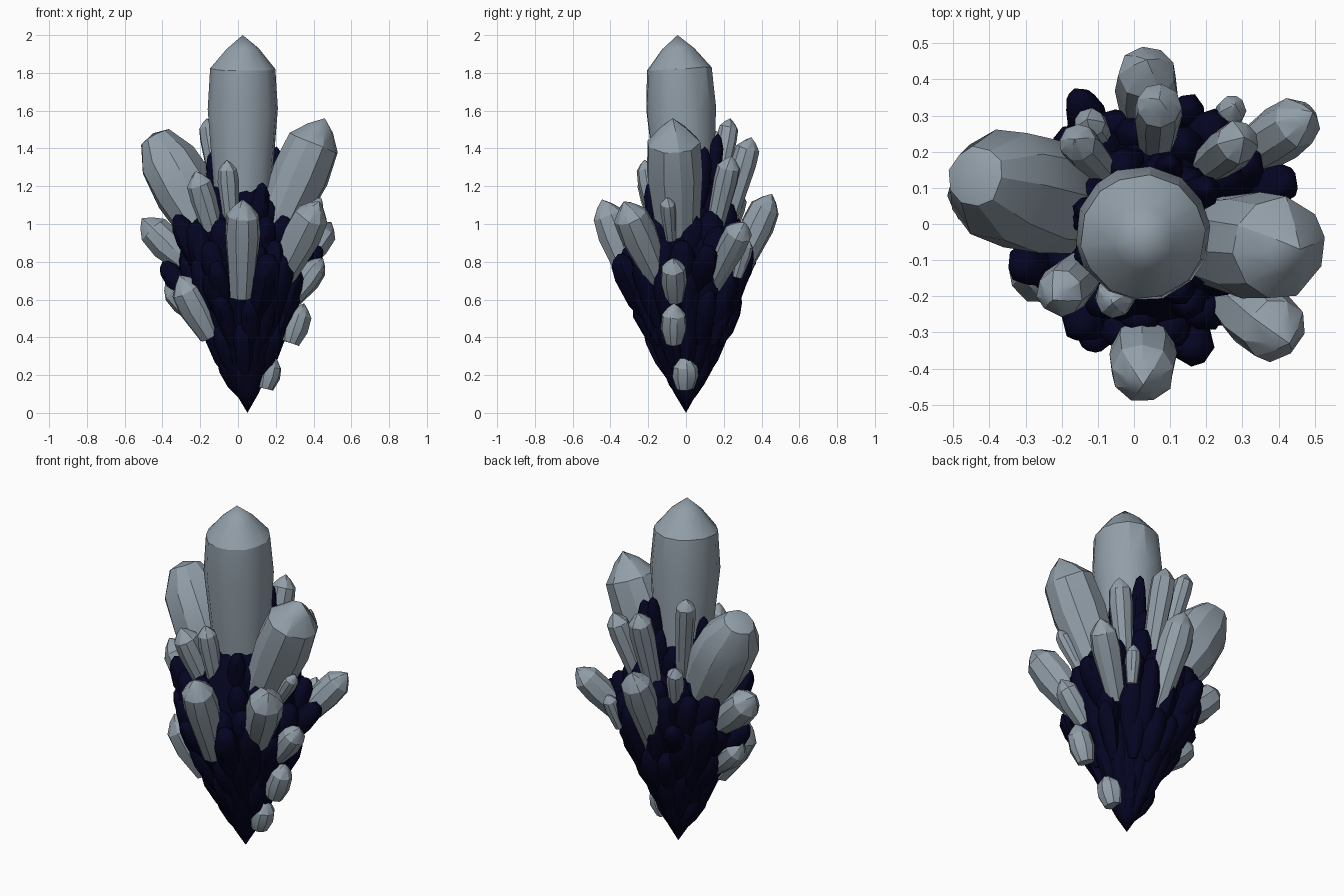
import bpy, bmesh, math, random
from mathutils import Vector

if "Cube" in bpy.data.objects:
    bpy.data.objects.remove(bpy.data.objects["Cube"])

random.seed(7)


def material(name, rgb):
    m = bpy.data.materials.new(name)
    m.diffuse_color = (*rgb, 1)
    m.use_nodes = True
    m.node_tree.nodes["Principled BSDF"].inputs["Base Color"].default_value = m.diffuse_color
    return m


CRYSTAL = material("pale_slate_crystal", (0.285, 0.342, 0.392))
ROCK = material("dark_navy_rock", (0.0013, 0.0013, 0.016))


def add_spike(bm, base, tip, rings, sides, jitter):
    """Closed tube along base->tip; rings = (distance, radius); a zero radius closes to a point."""
    base, tip = Vector(base), Vector(tip)
    axis = (tip - base).normalized()
    u = axis.orthogonal().normalized()
    v = axis.cross(u)
    spin = random.uniform(0, 6.28)
    offs = [random.uniform(-0.15, 0.15) for _ in range(sides)]
    loops = []
    for d, r in rings:
        c = base + axis * d
        if r == 0:
            loops.append([bm.verts.new(c)])
            continue
        loop = []
        for i in range(sides):
            a = spin + (i + offs[i]) * math.tau / sides
            k = r * (1 + random.uniform(-jitter, jitter))
            p = c + (u * math.cos(a) + v * math.sin(a)) * k
            loop.append(bm.verts.new(p + axis * r * random.uniform(-jitter, jitter) * 1.5))
        loops.append(loop)
    for lo, hi in zip(loops, loops[1:]):
        for i in range(sides):
            j = (i + 1) % sides
            if len(hi) == 1:
                bm.faces.new((lo[i], lo[j], hi[0]))
            elif len(lo) == 1:
                bm.faces.new((lo[0], hi[j], hi[i]))
            else:
                bm.faces.new((lo[i], lo[j], hi[j], hi[i]))
    if len(loops[0]) > 1:
        bm.faces.new(loops[0][::-1])
    if len(loops[-1]) > 1:
        bm.faces.new(loops[-1])


def finish(bm, name, mat, smooth_angle):
    bmesh.ops.recalc_face_normals(bm, faces=bm.faces)
    me = bpy.data.meshes.new(name)
    bm.to_mesh(me)
    bm.free()
    ob = bpy.data.objects.new(name, me)
    bpy.context.collection.objects.link(ob)
    me.materials.append(mat)
    bpy.ops.object.select_all(action='DESELECT')
    ob.select_set(True)
    bpy.context.view_layer.objects.active = ob
    bpy.ops.object.shade_smooth_by_angle(angle=math.radians(smooth_angle))
    return ob


def crystal(name, base, tip, r, sides=9, blunt=0.0, jitter=0.035):
    length = (Vector(tip) - Vector(base)).length
    cap = min(0.95 * r, length * 0.4)
    wide = min(2.1 * r, length * 0.65)
    rings = [(0, 0.68 * r), (length - wide, r), (length - cap, 0.92 * r)]
    if blunt:
        rings += [(length - 0.15 * r, blunt * r), (length, 0)]
    else:
        rings += [(length - cap * 0.4, 0.46 * r), (length, 0)]
    bm = bmesh.new()
    add_spike(bm, base, tip, rings, sides, jitter)
    finish(bm, name, CRYSTAL, 28)


# Large crystals
crystal("main_crystal", (0.025, 0.01, 0.85), (0.025, -0.045, 2.0), 0.187, 14, 0, 0.015)
crystal("left_large_crystal", (-0.10, 0.03, 0.85), (-0.45, 0.135, 1.48), 0.17, 10, 0.5)
crystal("right_large_crystal", (0.15, -0.04, 0.85), (0.46, -0.07, 1.56), 0.152, 10)

# Smaller crystals around the cluster: name, base, tip, radius
small = [
    ("back_crystal", (0.04, 0.22, 0.65), (0.035, 0.455, 1.16), 0.088),
    ("back_upper_crystal", (0.06, 0.20, 0.95), (0.07, 0.345, 1.46), 0.068),
    ("back_left_tall_crystal", (-0.07, 0.13, 1.0), (-0.165, 0.235, 1.56), 0.056),
    ("back_right_upper_crystal", (0.18, 0.14, 0.92), (0.305, 0.24, 1.36), 0.066),
    ("back_right_crystal", (0.24, 0.14, 0.68), (0.495, 0.31, 1.01), 0.08),
    ("back_right_shard", (0.24, 0.27, 0.72), (0.28, 0.33, 0.92), 0.042),
    ("back_left_shard", (-0.09, 0.22, 0.92), (-0.13, 0.29, 1.17), 0.048),
    ("front_right_crystal", (0.22, -0.14, 0.70), (0.43, -0.33, 1.12), 0.10),
    ("front_crystal", (0.02, -0.25, 0.62), (0.025, -0.445, 1.13), 0.095),
    ("front_left_upper_crystal", (-0.10, -0.09, 0.86), (-0.225, -0.21, 1.28), 0.073),
    ("front_upper_shard", (-0.03, -0.15, 0.95), (-0.06, -0.22, 1.34), 0.055),
    ("left_crystal", (-0.27, 0.05, 0.79), (-0.51, 0.09, 1.03), 0.092),
    ("lower_left_crystal", (-0.14, -0.09, 0.41), (-0.31, -0.15, 0.73), 0.095),
    ("lower_left_rear_crystal", (-0.20, 0.0, 0.50), (-0.385, 0.02, 0.69), 0.07),
    ("right_shard", (0.30, -0.08, 0.92), (0.44, -0.10, 1.14), 0.042),
    ("right_crystal", (0.29, -0.06, 0.60), (0.45, -0.07, 0.82), 0.07),
    ("lower_right_crystal", (0.28, -0.065, 0.37), (0.35, -0.065, 0.58), 0.068),
    ("bottom_right_crystal", (0.14, -0.005, 0.13), (0.185, -0.005, 0.31), 0.07),
]
for name, base, tip, r in small:
    crystal(name, base, tip, r)

# Rock: tapering core with layered blunt fingers growing up and outward
bm = bmesh.new()
core = [(0, 0), (0.1, 0.06), (0.25, 0.13), (0.5, 0.22), (0.75, 0.29), (0.9, 0.275), (1.1, 0.19), (1.3, 0.10)]
add_spike(bm, (0.05, 0, 0), (0.03, 0, 1.3), core, 18, 0.04)


def finger(base, tip, r):
    n = (Vector(tip) - Vector(base)).length
    add_spike(bm, base, tip, [(0, 0.4 * r), (0.3 * n, 0.85 * r), (0.65 * n, r),
                              (0.85 * n, 0.8 * r), (0.96 * n, 0.45 * r), (n, 0)], 8, 0.1)


# layer: count, tip radius, tip height, base radius, base height, thickness
layers = [
    (7, 0.12, 0.34, 0.03, 0.09, 0.045),
    (11, 0.205, 0.54, 0.08, 0.19, 0.058),
    (13, 0.28, 0.68, 0.16, 0.36, 0.062),
    (15, 0.33, 0.83, 0.19, 0.46, 0.068),
    (14, 0.32, 0.96, 0.20, 0.58, 0.072),
    (12, 0.25, 1.10, 0.17, 0.70, 0.072),
    (10, 0.175, 1.27, 0.13, 0.85, 0.058),
]
for n, rt, zt, rb, zb, th in layers:
    for i in range(n):
        a = (i + random.uniform(-0.25, 0.25)) * math.tau / n
        c, s = math.cos(a), math.sin(a)
        k = random.uniform(0.9, 1.1)
        drop = 0.1 if zt > 1.0 and s < -0.4 else 0
        finger((0.045 + rb * c, rb * s, zb),
               (0.03 + rt * k * c, rt * k * s, zt - drop + random.uniform(-0.06, 0.06)),
               th * random.uniform(0.85, 1.15))

# Distinct outlying rock points
for base, tip, r in [
    ((-0.06, 0.03, 0.9), (-0.145, 0.04, 1.38), 0.045),
    ((0.14, 0.06, 0.9), (0.205, 0.10, 1.41), 0.05),
    ((0.08, 0.10, 0.95), (0.10, 0.17, 1.48), 0.045),
    ((0.08, -0.12, 0.8), (0.13, -0.19, 1.22), 0.055),
    ((-0.15, -0.08, 0.7), (-0.33, -0.12, 1.05), 0.07),
    ((-0.18, 0.0, 0.5), (-0.40, 0.0, 0.80), 0.065),
    ((0.20, 0.06, 0.6), (0.44, 0.12, 0.88), 0.07),
    ((-0.08, 0.18, 0.6), (-0.16, 0.36, 0.85), 0.06),
    ((0.10, -0.2, 0.5), (0.17, -0.36, 0.84), 0.075),
    ((-0.05, -0.15, 0.5), (-0.12, -0.34, 0.80), 0.06),
]:
    finger(base, tip, r)
finish(bm, "rock_cluster", ROCK, 50)
